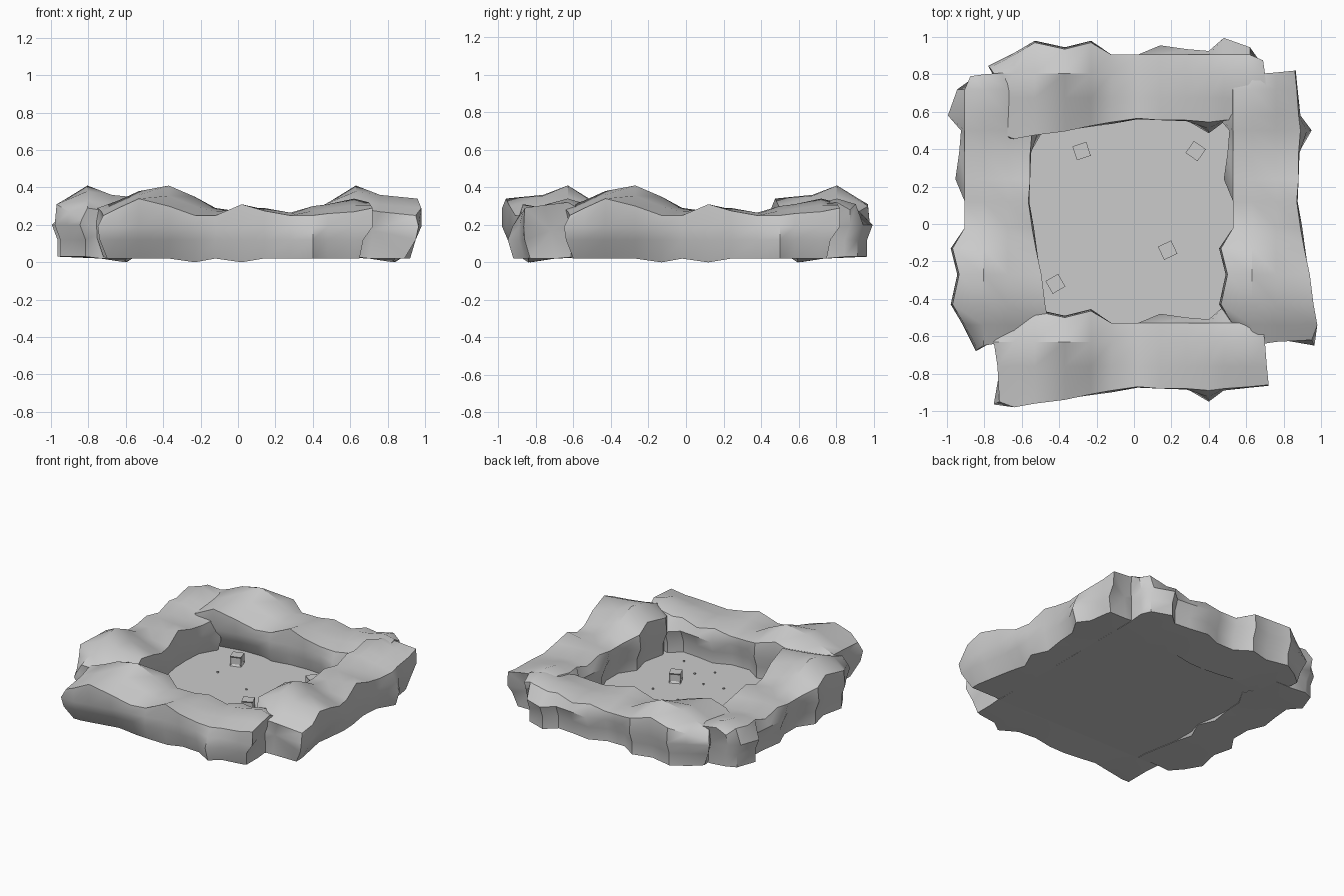
import bpy, bmesh, math
from mathutils import Matrix

if "Cube" in bpy.data.objects:
    bpy.data.objects.remove(bpy.data.objects["Cube"])

# Rock wall stations: x, front mid y, front top y, front top z, ridge z, back bulge y, back top z
STATIONS = [
    (-.75, -.97, -.95, .25, .29, -.59, .23),
    (-.64, -.97, -.98, .29, .33, -.52, .27),
    (-.53, -.95, -.96, .34, .38, -.455, .31),
    (-.37, -.92, -.94, .30, .41, -.49, .33),
    (-.23, -.91, -.91, .25, .35, -.455, .30),
    (-.12, -.90, -.89, .25, .29, -.53, .26),
    (.02, -.87, -.87, .31, .27, -.53, .26),
    (.14, -.87, -.88, .275, .29, -.48, .28),
    (.28, -.88, -.88, .25, .265, -.50, .25),
    (.40, -.95, -.89, .25, .30, -.51, .29),
    (.48, -.89, -.88, .26, .31, -.44, .28),
    (.62, -.87, -.87, .27, .34, -.49, .31),
    (.72, -.86, -.86, .29, .32, -.56, .28),
]


def wall_mesh():
    bm = bmesh.new()
    rings = []
    for i, (x, fm, ft, fz, rz, bk, bz) in enumerate(STATIONS):
        bt = min(bk, -.53) if x > -.15 else bk - .01
        foot = .0 if i in (4, 6) else .02
        prof = [(fm + (.08 if x < -.15 else .03), foot), (fm + (.02 if x < -.15 else 0), .12),
                ((fm + ft) / 2 - .005, .19),
                (ft, fz), (-.76, (fz + rz) / 2), (-.63, rz), (bt, bz),
                (bk, .2), (bk - .03, .12), (bk - .03, .03), (-.7, .02)]
        shift = [0] * 11
        if i == 0:
            shift = [.05, .01, 0, .03, .02, .0, -.02, -.03, 0, .03, .05]
        if i == len(STATIONS) - 1:
            shift = [-.07, -.05, 0, 0, -.01, -.02, -.03, -.05, -.06, -.07, -.07]
        rings.append([bm.verts.new((x + s, y, z)) for s, (y, z) in zip(shift, prof)])
    for a, b in zip(rings, rings[1:]):
        for k in range(11):
            j = (k + 1) % 11
            bm.faces.new((a[k], b[k], b[j], a[j]))
    # rough end caps
    for ring, inset in ((rings[0], .03), (rings[-1], -.02)):
        cx = sum(v.co.x for v in ring) / 11 + inset
        c = bm.verts.new((cx, -.72, .17))
        for k in range(11):
            bm.faces.new((ring[k], ring[(k + 1) % 11], c))
    bmesh.ops.recalc_face_normals(bm, faces=bm.faces)
    me = bpy.data.meshes.new("rock_wall")
    bm.to_mesh(me)
    bm.free()
    return me


def add(name, me, matrix=Matrix()):
    ob = bpy.data.objects.new(name, me)
    bpy.context.collection.objects.link(ob)
    ob.matrix_world = matrix
    return ob


def smooth(ob):
    bpy.ops.object.select_all(action='DESELECT')
    ob.select_set(True)
    bpy.context.view_layer.objects.active = ob
    bpy.ops.object.shade_smooth_by_angle(angle=math.radians(40))


# Four identical walls: two along x, two turned along y
wall = wall_mesh()
turn = Matrix.Rotation(math.pi / 2, 4, 'Z')
front = add("front_wall", wall)
add("back_wall", wall, Matrix.Translation((0, 1.435, 0)))
add("right_wall", wall, Matrix.Translation((0, .1, 0)) @ turn)
add("left_wall", wall, Matrix.Translation((-1.435, .1, 0)) @ turn)
smooth(front)


def box_mesh(name, sx, sy, sz, inset=0):
    bm = bmesh.new()
    bmesh.ops.create_cube(bm, size=1, matrix=Matrix.Diagonal((sx, sy, sz, 1)))
    if inset:
        sides = [f for f in bm.faces if abs(f.normal.z) < .5]
        bmesh.ops.inset_individual(bm, faces=sides, thickness=inset, depth=-.008)
    me = bpy.data.meshes.new(name)
    bm.to_mesh(me)
    bm.free()
    return me


# Pit floor
add("floor", box_mesh("floor", 1.3, 1.32, .015), Matrix.Translation((0, .05, .03)))

# Small crates on the floor
crate = box_mesh("crate", .078, .078, .07, .018)
for i, (x, y, a) in enumerate([(-.28, .39, 18), (.33, .39, -35), (.18, -.14, 25), (-.42, -.32, 30)]):
    add(f"crate_{i + 1}", crate,
        Matrix.Translation((x, y, .0725)) @ Matrix.Rotation(math.radians(a), 4, 'Z'))

# Scattered pebbles
pebble = box_mesh("pebble", .01, .01, .008)
for i, (x, y) in enumerate([(0, .1), (0, -.2), (.14, -.3), (.23, -.26), (.04, -.39),
                            (.31, -.42), (.23, .05), (-.15, -.22), (-.31, .21)]):
    add(f"pebble_{i + 1}", pebble, Matrix.Translation((x, y, .0415)))
